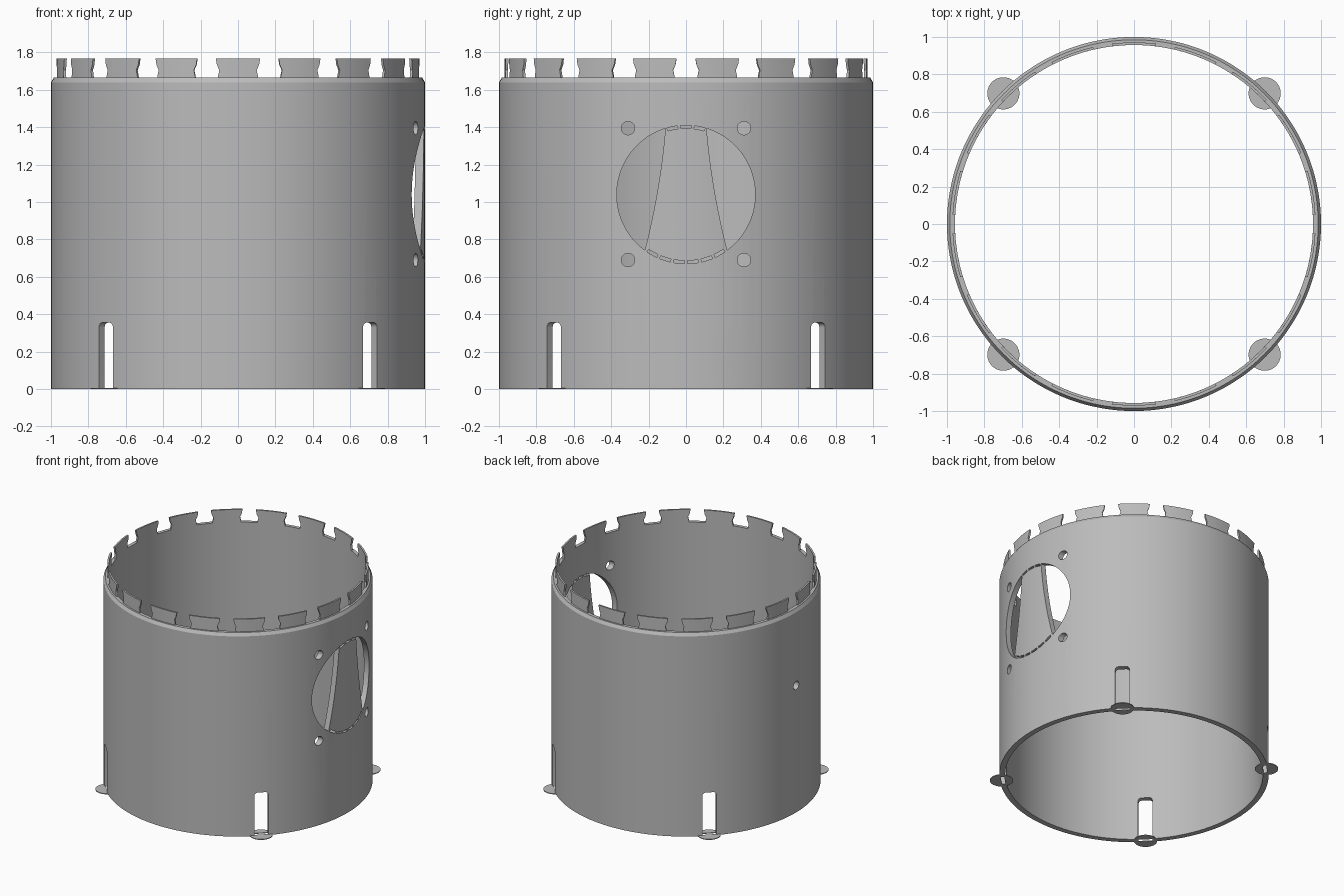
import bpy, bmesh
from math import sin, cos, pi, radians, atan2, hypot

cube = bpy.data.objects.get("Cube")
if cube:
    bpy.data.objects.remove(cube, do_unlink=True)

OUTER, INNER, RIM = 1.0, 0.957, 1.665
HOLE_Z, HOLE_R = 1.04, 0.37
CORNERS = [radians(45 + 90 * i) for i in range(4)]

grey = bpy.data.materials.new("plain grey")
grey.use_nodes = True
grey.diffuse_color = (0.5, 0.5, 0.5, 1)
grey.node_tree.nodes["Principled BSDF"].inputs["Base Color"].default_value = (0.5, 0.5, 0.5, 1)


def finish(name, bm):
    bmesh.ops.recalc_face_normals(bm, faces=bm.faces[:])
    mesh = bpy.data.meshes.new(name)
    bm.to_mesh(mesh)
    bm.free()
    mesh.materials.append(grey)
    ob = bpy.data.objects.new(name, mesh)
    bpy.context.collection.objects.link(ob)
    return ob


def smooth(ob):
    for p in ob.data.polygons:
        p.use_smooth = True
    ob.data.set_sharp_from_angle(angle=radians(25))


def prism(bm, outline, place, near, far):
    """Extrude a 2D outline between two depths, placed by a function."""
    a = [bm.verts.new(place(u, v, near)) for u, v in outline]
    b = [bm.verts.new(place(u, v, far)) for u, v in outline]
    bm.faces.new(a)
    bm.faces.new(b)
    for i in range(len(a)):
        j = (i + 1) % len(a)
        bm.faces.new((a[i], a[j], b[j], b[i]))


def radial(angle):
    """Frame facing outward: u sideways, v up, depth from the axis."""
    return lambda u, v, w: (w * cos(angle) - u * sin(angle),
                            w * sin(angle) + u * cos(angle), v)


def flat(u, v, w):
    return (u, v, w)


def arc(cu, cv, r, start, end, n):
    return [(cu + r * cos(start + (end - start) * i / n),
             cv + r * sin(start + (end - start) * i / n)) for i in range(n + 1)]


def circle(cu, cv, r, n):
    return arc(cu, cv, r, 0, 2 * pi, n)[:-1]


def cut(ob, cutter):
    mod = ob.modifiers.new("cut", "BOOLEAN")
    mod.operation, mod.solver, mod.object = "DIFFERENCE", "EXACT", cutter
    cutter.hide_render = True
    bpy.context.view_layer.update()
    dg = bpy.context.evaluated_depsgraph_get()
    mesh = bpy.data.meshes.new_from_object(ob.evaluated_get(dg))
    ob.modifiers.clear()
    ob.data = mesh
    bpy.data.objects.remove(cutter, do_unlink=True)


# Tube wall with a chamfered top rim
bm = bmesh.new()
profile = [(INNER, 0), (OUTER, 0), (OUTER, 1.64), (0.985, RIM), (INNER, RIM)]
SEG = 144
rings = [[bm.verts.new((r * cos(2 * pi * k / SEG), r * sin(2 * pi * k / SEG), z))
          for r, z in profile] for k in range(SEG)]
for k in range(SEG):
    p, q = rings[k], rings[(k + 1) % SEG]
    for i in range(len(profile)):
        j = (i + 1) % len(profile)
        bm.faces.new((p[i], q[i], q[j], p[j]))
wall = finish("tube_wall", bm)

# Cutters for all openings
bm = bmesh.new()
side = radial(0)

# Two side openings of the round window, leaving a flared strip between them
top, waist, foot = (0.11, 0.353), (0.137, 0.03), (0.22, -0.297)
a_top, a_foot = atan2(top[1], top[0]), atan2(foot[1], foot[0])
half = arc(0, HOLE_Z, HOLE_R, a_foot, a_top, 40)
for i in range(1, 12):
    t = i / 12
    half.append(tuple((1 - t) ** 2 * a + 2 * t * (1 - t) * b + t * t * c
                      for a, b, c in zip(top, waist, foot)))
    half[-1] = (half[-1][0], half[-1][1] + HOLE_Z)
for s in (1, -1):
    prism(bm, [(s * u, v) for u, v in half], side, 0.8, 1.2)

# Perforations along the strip ends
for centre, spread, count in ((pi / 2, 0.6, 3), (-pi / 2, 1.24, 6)):
    step = spread / count
    for i in range(count):
        mid = centre - spread / 2 + step * (i + 0.5)
        lo, hi = mid - step * 0.39, mid + step * 0.39
        dash = arc(0, HOLE_Z, HOLE_R, lo, hi, 4) + arc(0, HOLE_Z, HOLE_R - 0.016, hi, lo, 4)
        prism(bm, dash, side, 0.8, 1.2)

# Screw holes around the window, and one small hole opposite
for u in (-0.31, 0.31):
    for v in (0.69, 1.395):
        prism(bm, circle(u, v, 0.036, 24), side, 0.8, 1.2)
prism(bm, circle(0, HOLE_Z, 0.034, 24), radial(pi), 0.8, 1.2)

# Round-cornered slots at the base
W, H, C = 0.053, 0.355, 0.025
slot = [(-W, -0.1), (W, -0.1)]
slot += arc(W - C, H - C, C, 0, pi / 2, 5) + arc(C - W, H - C, C, pi / 2, pi, 5)
for a in CORNERS:
    prism(bm, slot, radial(a), 0.85, 1.15)
cut(wall, finish("openings_cutter", bm))
smooth(wall)

# Thin round pads under the slots, each with a slit through it
pads, slits = bmesh.new(), bmesh.new()
for a in CORNERS:
    prism(pads, circle(0.988 * cos(a), 0.988 * sin(a), 0.086, 40), flat, 0, 0.006)
    prism(slits, [(-W, -0.1), (W, -0.1), (W, 0.1), (-W, 0.1)], radial(a), 0.962, 0.99)
pad_ob = finish("base_pads", pads)
cut(pad_ob, finish("slit_cutter", slits))
smooth(pad_ob)

# Ring of flared locking teeth: half angle in degrees at each height
bm = bmesh.new()
levels = [(1.65, 6.5), (1.675, 6.3), (1.705, 5.9), (1.735, 6.7), (1.768, 7.0)]
COLS = 6
for t in range(18):
    mid = radians(-90 + 20 * t)
    grids = []
    for r in (INNER, 0.971):
        grids.append([[bm.verts.new((r * cos(mid + radians(h) * (2 * c / COLS - 1)),
                                     r * sin(mid + radians(h) * (2 * c / COLS - 1)), z))
                       for c in range(COLS + 1)] for z, h in levels])
    inn, out = grids
    n = len(levels) - 1
    for g in grids:
        for i in range(n):
            for c in range(COLS):
                bm.faces.new((g[i][c], g[i][c + 1], g[i + 1][c + 1], g[i + 1][c]))
    for i in (0, n):
        for c in range(COLS):
            bm.faces.new((inn[i][c], inn[i][c + 1], out[i][c + 1], out[i][c]))
    for c in (0, COLS):
        for i in range(n):
            bm.faces.new((inn[i][c], inn[i + 1][c], out[i + 1][c], out[i][c]))
smooth(finish("locking_teeth", bm))
